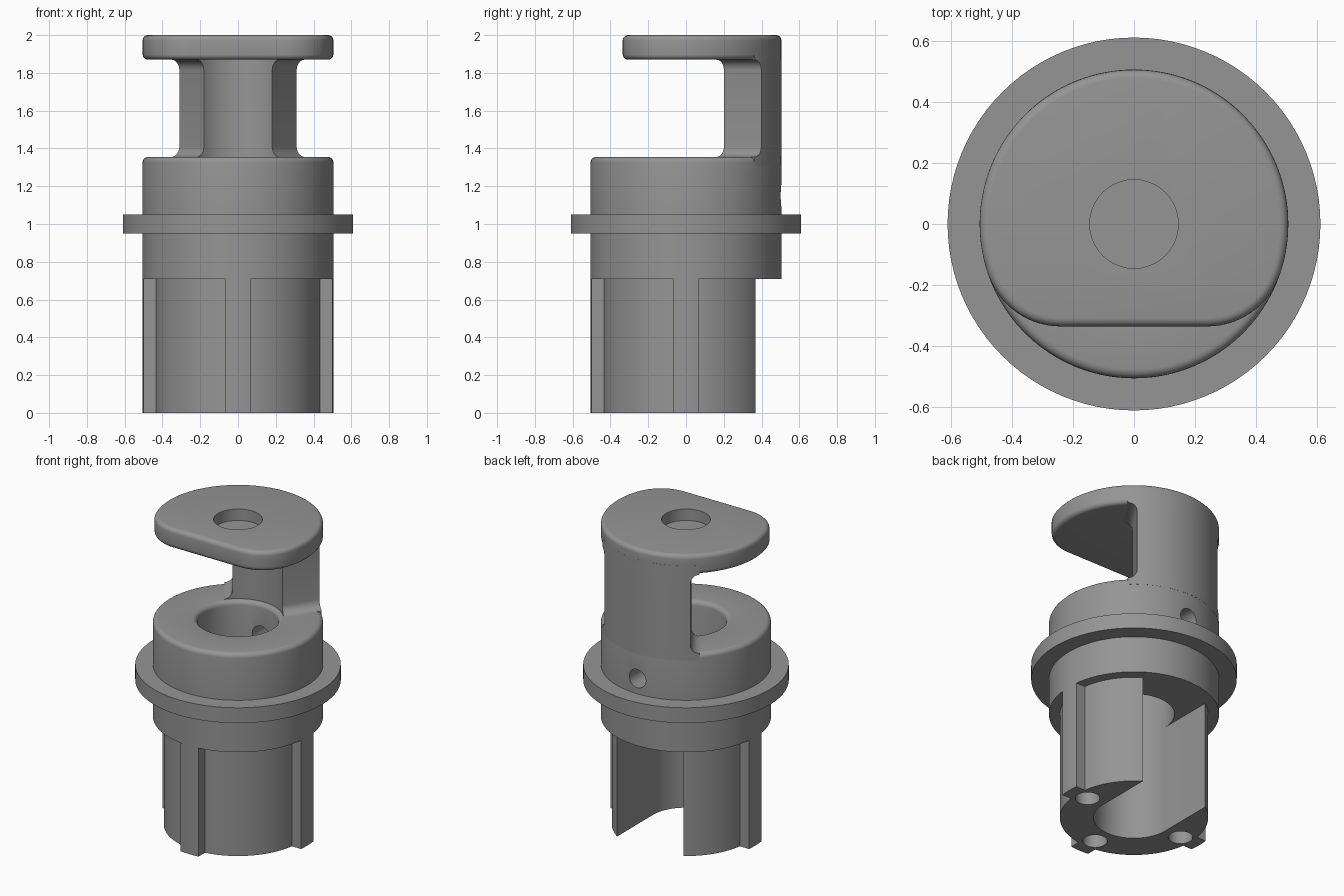
import bpy, bmesh, math
from math import sin, cos, asin, pi, radians

if "Cube" in bpy.data.objects:
    bpy.data.objects.remove(bpy.data.objects["Cube"])

grey = bpy.data.materials.new("mid grey")
grey.diffuse_color = (0.3, 0.3, 0.3, 1)
grey.use_nodes = True
grey.node_tree.nodes["Principled BSDF"].inputs["Base Color"].default_value = grey.diffuse_color
R = 0.505  # main outer radius


def finish(bm, name):
    bmesh.ops.recalc_face_normals(bm, faces=bm.faces)
    me = bpy.data.meshes.new(name)
    bm.to_mesh(me)
    bm.free()
    me.materials.append(grey)
    ob = bpy.data.objects.new(name, me)
    bpy.context.collection.objects.link(ob)
    return ob


def smooth(ob):
    bpy.ops.object.select_all(action='DESELECT')
    ob.select_set(True)
    bpy.context.view_layer.objects.active = ob
    bpy.ops.object.shade_smooth_by_angle(angle=radians(30))


def arc(cx, cy, r, a0, a1, n):
    return [(cx + r * cos(radians(a0 + (a1 - a0) * i / n)),
             cy + r * sin(radians(a0 + (a1 - a0) * i / n))) for i in range(n + 1)]


def prism(name, outline, z0, z1, bevel=0):
    bm = bmesh.new()
    face = bm.faces.new([bm.verts.new((x, y, z0)) for x, y in outline])
    ext = bmesh.ops.extrude_face_region(bm, geom=[face])['geom']
    for v in ext:
        if isinstance(v, bmesh.types.BMVert):
            v.co.z = z1
    if bevel:
        rims = [e for e in bm.edges if abs(e.verts[0].co.z - e.verts[1].co.z) < 1e-6]
        bmesh.ops.bevel(bm, geom=rims, offset=bevel, segments=5, profile=0.5, affect='EDGES')
    return finish(bm, name)


def lathe(name, profile, n=96):
    bm = bmesh.new()
    rings = [[bm.verts.new((r * cos(2 * pi * i / n), r * sin(2 * pi * i / n), z))
              for r, z in profile] for i in range(n)]
    m = len(profile)
    for i in range(n):
        a, b = rings[i], rings[(i + 1) % n]
        for j in range(m):
            k = (j + 1) % m
            bm.faces.new((a[j], b[j], b[k], a[k]))
    return finish(bm, name)


def drill(ob, r, depth, loc, rot=(0, 0, 0)):
    bpy.ops.mesh.primitive_cylinder_add(vertices=40, radius=r, depth=depth, location=loc, rotation=rot)
    cutter = bpy.context.object
    cutter.name = "hole_cutter"
    cutter.data.materials.append(grey)
    mod = ob.modifiers.new("hole", 'BOOLEAN')
    mod.object, mod.operation, mod.solver = cutter, 'DIFFERENCE', 'EXACT'
    bpy.context.view_layer.objects.active = ob
    bpy.ops.object.modifier_apply(modifier=mod.name)
    bpy.data.objects.remove(cutter)


# collar with flange, bore and rounded top rim
profile = [(0.24, 0.71), (R, 0.71), (R, 0.95), (0.61, 0.95), (0.61, 1.05), (R, 1.05)]
profile += arc(R - 0.03, 1.325, 0.03, 0, 90, 5) + arc(0.27, 1.325, 0.03, 90, 180, 5)
collar = lathe("collar", profile)
drill(collar, 0.06, 0.5, (0, 0.45, 1.15), (pi / 2, 0, 0))
smooth(collar)

# lower sleeve: ribbed outline, open at the back by a round-ended slot
r, w, slot = 0.44, 0.065, 0.24
inner, outer = math.degrees(asin(w / r)), math.degrees(asin(w / R))
start = math.degrees(math.acos(slot / r))
outline, a = [], start
for rib in (0, -90, -180):
    outline += arc(0, 0, r, a, rib + inner, 20)
    outline += arc(0, 0, R, rib + outer, rib - outer, 4)
    a = rib - inner
outline += arc(0, 0, r, a, -180 - start, 20)
outline += arc(0, 0, slot, 180, 360, 36)
sleeve = prism("lower_sleeve", outline, 0, 0.71)
for x, y in ((0.36, 0), (-0.36, 0), (0, -0.36)):
    drill(sleeve, 0.073, 0.6, (x, y, 0))
smooth(sleeve)

# top plate: disc with a flat front, round corners and rounded rims
f, cx, cy = 0.25, 0.24, -0.085
t = math.degrees(math.atan2(cy, cx))
outline = arc(0, 0, R, t, 180 - t, 80)
outline += arc(-cx, cy, f, 180 - t, 270, 14)[1:] + arc(cx, cy, f, 270, 360 + t, 14)[:-1]
plate = prism("top_plate", outline, 1.87, 2.0, 0.028)
drill(plate, 0.145, 0.15, (0, 0, 2.0))
smooth(plate)

# back column: ring sector whose sides flare into collar and plate
fil, lo, hi = 0.055, 1.355, 1.87
levels = [(1.31, fil)]
levels += [(lo + fil * (1 - cos(i * pi / 12)), fil * (1 - sin(i * pi / 12))) for i in range(7)]
levels += [(lo + hi - z, d) for z, d in reversed(levels[1:])] + [(1.93, fil)]
bm = bmesh.new()
rings = []
for z, d in levels:
    ai = 42 + math.degrees(d / 0.27)
    ao = 37.9 + math.degrees(d / R)
    pts = arc(0, 0, R + 0.0005, 90 - ao, 90 + ao, 28) + arc(0, 0, 0.27, 90 + ai, 90 - ai, 20)
    rings.append([bm.verts.new((x, y, z)) for x, y in pts])
for p, q in zip(rings, rings[1:]):
    for i in range(len(p)):
        k = (i + 1) % len(p)
        bm.faces.new((p[i], p[k], q[k], q[i]))
bm.faces.new(rings[0])
bm.faces.new(rings[-1])
smooth(finish(bm, "back_column"))
